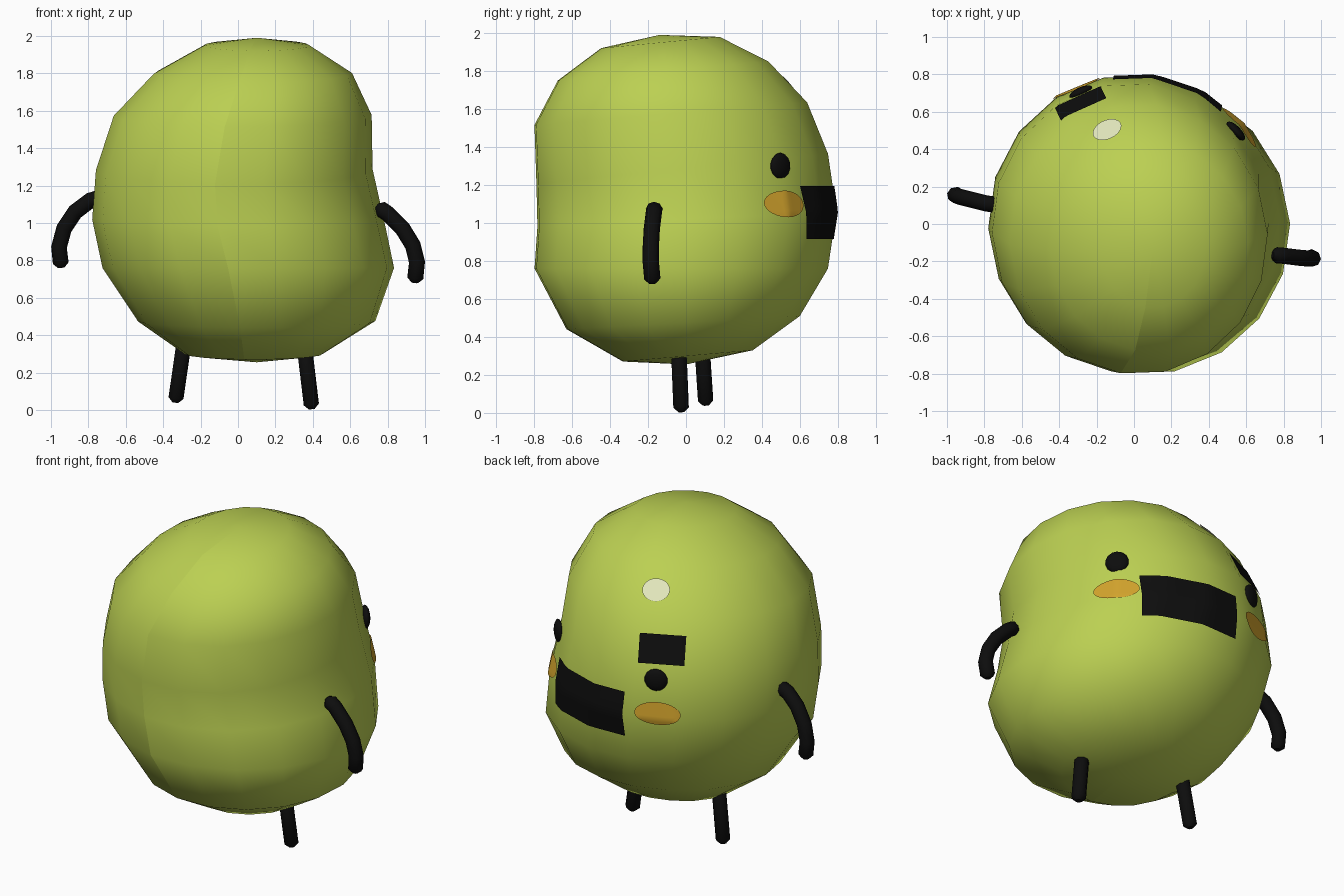
import bpy, bmesh
from math import radians, sin, cos, pi, sqrt
from mathutils import Vector, Matrix
from mathutils.bvhtree import BVHTree

cube = bpy.data.objects.get("Cube")
if cube:
    bpy.data.objects.remove(cube, do_unlink=True)


def material(name, rgb):
    m = bpy.data.materials.new(name)
    m.use_nodes = True
    color = (*rgb, 1)
    m.diffuse_color = color
    m.node_tree.nodes["Principled BSDF"].inputs["Base Color"].default_value = color
    return m


GREEN = material("lime_green", (0.50, 0.63, 0.085))
BLACK = material("black", (0.004, 0.004, 0.004))
ORANGE = material("cheek_orange", (0.65, 0.37, 0.026))
CREAM = material("pale_cream", (0.75, 0.79, 0.50))


def make(name, bm, mat, smooth=True):
    mesh = bpy.data.meshes.new(name)
    bm.to_mesh(mesh)
    bm.free()
    mesh.materials.append(mat)
    for p in mesh.polygons:
        p.use_smooth = smooth
    ob = bpy.data.objects.new(name, mesh)
    bpy.context.collection.objects.link(ob)
    return ob


# Body: tilted rings (z, centre x, radius x, centre y, radius y, tilt), open seam at -y
RINGS = [
    (1.95, 0.10, 0.28, -0.135, 0.315, 0.03),
    (1.80, 0.08, 0.53, -0.12, 0.56, 0.05),
    (1.575, 0.025, 0.69, -0.08, 0.725, 0.06),
    (1.285, -0.02, 0.74, -0.02, 0.775, 0.08),
    (1.02, 0.0, 0.78, 0.005, 0.795, 0.04),
    (0.76, 0.055, 0.78, -0.025, 0.78, 0.0),
    (0.475, 0.10, 0.635, -0.015, 0.62, 0.035),
    (0.30, 0.085, 0.37, 0.01, 0.345, 0.03),
]
SIDES = 18
bm = bmesh.new()
rows = []
for z, cx, rx, cy, ry, tilt in RINGS:
    row = []
    for i in range(SIDES + 1):
        a = radians(-98) + 2 * pi * i / SIDES
        row.append(bm.verts.new((cx + rx * cos(a), cy + ry * sin(a), z + tilt * sin(a))))
    rows.append(row)
top = bm.verts.new((0.10, -0.14, 1.99))
bottom = bm.verts.new((0.10, 0.0, 0.255))
for i in range(SIDES):
    bm.faces.new((top, rows[0][i], rows[0][i + 1]))
    for upper, lower in zip(rows, rows[1:]):
        bm.faces.new((upper[i], lower[i], lower[i + 1], upper[i + 1]))
    bm.faces.new((rows[-1][i], bottom, rows[-1][i + 1]))
bm.normal_update()
surface = BVHTree.FromBMesh(bm)
make("body", bm, GREEN)


def frame(azimuth, z, pitch):
    """Point on the body and its across, up and outward directions."""
    a, p = radians(azimuth), radians(pitch)
    flat = Vector((cos(a), sin(a), 0))
    hit = surface.ray_cast(Vector((0.03, 0, z)) + flat * 2, -flat)[0]
    out = flat * cos(p) + Vector((0, 0, sin(p)))
    across = Vector((-sin(a), cos(a), 0))
    return hit, across, out.cross(across), out


def plate(name, mat, azimuth, z, width, height, pitch=0, is_round=False):
    """Thin patch that follows the body."""
    hit, across, up, out = frame(azimuth, z, pitch)
    bm = bmesh.new()
    bmesh.ops.create_grid(bm, x_segments=12, y_segments=8, size=1)
    for v in bm.verts:
        x, y = v.co.x, v.co.y
        if is_round:
            x, y = x * sqrt(1 - y * y / 2), y * sqrt(1 - x * x / 2)
        start = hit + across * x * width / 2 + up * y * height / 2 + out
        v.co = surface.ray_cast(start, -out)[0] + out * 0.009
    bm.normal_update()
    return make(name, bm, mat)


def eye(name, azimuth, z):
    hit, across, up, out = frame(azimuth, z, 0)
    bm = bmesh.new()
    bmesh.ops.create_uvsphere(bm, u_segments=14, v_segments=8, radius=1)
    turn = Matrix((across * 0.068, up * 0.07, out * 0.026)).transposed().to_4x4()
    bm.transform(Matrix.Translation(hit + out * 0.004) @ turn)
    return make(name, bm, BLACK)


# Face
plate("mouth", BLACK, 78, 1.055, 0.60, 0.28)
eye("left_eye", 44, 1.30)
eye("right_eye", 114, 1.29)
plate("left_cheek", ORANGE, 44, 1.10, 0.27, 0.14, is_round=True)
plate("right_cheek", ORANGE, 115, 1.09, 0.27, 0.14, is_round=True)
plate("right_brow", BLACK, 116, 1.46, 0.27, 0.17, pitch=15)
plate("highlight", CREAM, 109, 1.74, 0.16, 0.14, pitch=42, is_round=True)


def limb(name, points, radius=0.043):
    """Eight-sided tube with tapered tips."""
    pts = [Vector(p) for p in points]
    pts.insert(1, pts[0] + (pts[1] - pts[0]).normalized() * 0.025)
    pts.insert(-1, pts[-1] + (pts[-2] - pts[-1]).normalized() * 0.025)
    curve = bpy.data.curves.new(name, "CURVE")
    curve.dimensions = "3D"
    curve.bevel_depth = radius
    curve.bevel_resolution = 2
    curve.use_fill_caps = True
    spline = curve.splines.new("POLY")
    spline.points.add(len(pts) - 1)
    for i, (sp, p) in enumerate(zip(spline.points, pts)):
        sp.co = (*p, 1)
        sp.radius = 0.4 if i in (0, len(pts) - 1) else 1
    spline.use_smooth = True
    curve.materials.append(BLACK)
    ob = bpy.data.objects.new(name, curve)
    bpy.context.collection.objects.link(ob)


# Limbs
limb("right_arm", [(-0.72, 0.10, 1.14), (-0.79, 0.11, 1.12), (-0.87, 0.13, 1.06),
                   (-0.93, 0.145, 0.97), (-0.957, 0.155, 0.87), (-0.945, 0.155, 0.76)])
limb("left_arm", [(0.74, -0.165, 1.09), (0.80, -0.17, 1.05), (0.88, -0.18, 0.97),
                  (0.935, -0.185, 0.88), (0.957, -0.185, 0.79), (0.945, -0.175, 0.68)])
limb("right_leg", [(-0.28, 0.08, 0.42), (-0.335, 0.105, 0.04)])
limb("left_leg", [(0.35, -0.04, 0.38), (0.395, -0.025, 0.005)])
